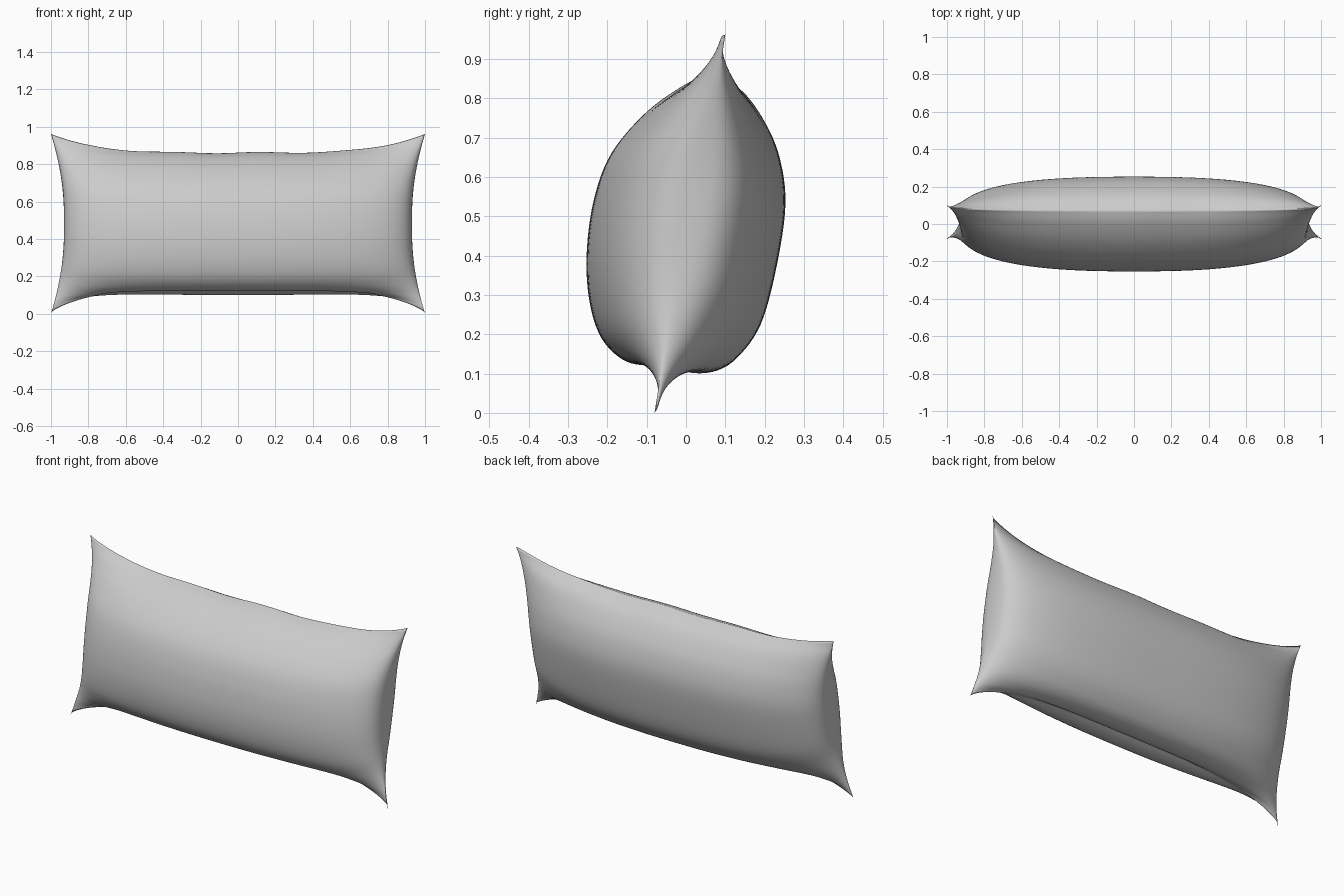
import bpy, bmesh, math
from mathutils import Vector

cube = bpy.data.objects.get("Cube")
if cube:
    bpy.data.objects.remove(cube, do_unlink=True)

# Middle cross-section (y, z) of each cloth panel, bottom seam to top seam
FRONT = [(-.05, .14), (-.10, .122), (-.16, .135), (-.215, .19), (-.245, .28), (-.253, .4),
         (-.235, .54), (-.19, .66), (-.10, .765), (0, .835), (.07, .862)]
BACK = [(-.05, .14), (0, .105), (.07, .105), (.13, .14), (.19, .225), (.23, .37),
        (.253, .53), (.238, .65), (.2, .74), (.145, .815), (.07, .862)]
NU, NV = 80, 60


def spline(points, t):
    """Smooth curve through the points, t from 0 to 1."""
    last = len(points) - 1
    i = min(int(t * last), last - 1)
    f = t * last - i
    a, b, c, d = (Vector(points[min(max(i + k, 0), last)]) for k in (-1, 0, 1, 2))
    return b + (c - a) * f / 2 + (a - b * 2.5 + c * 2 - d / 2) * f**2 + ((b - c) * 1.5 + (d - a) / 2) * f**3


def cloth_point(panel, u, t):
    """Puffed section in the middle, flattening to a leaning seam at the ends."""
    au = abs(u)
    puff = max(0, 1 - au**2.5) ** .34
    seam = Vector((-.08 + .18 * t, .10 + .762 * t))
    y, z = seam.lerp(spline(panel, t), puff)
    # Corners pulled outward into points
    pull = .1 * au**4
    z += pull * (t**4 - (1 - t)**4)
    x = u * (.93 + .07 * abs(2 * t - 1)**2.5)
    # Slight unevenness of the sewn edge
    z += .004 * math.sin(u * 13) * (1 - au) * t**6
    return x, y, z


# Pillow: two panels welded along the seam
bm = bmesh.new()
for panel in (FRONT, BACK):
    grid = [[bm.verts.new(cloth_point(panel, math.sin(math.pi * (i / NU - .5)), j / NV))
             for j in range(NV + 1)] for i in range(NU + 1)]
    for i in range(NU):
        for j in range(NV):
            bm.faces.new((grid[i][j], grid[i + 1][j], grid[i + 1][j + 1], grid[i][j + 1]))
bmesh.ops.remove_doubles(bm, verts=bm.verts, dist=.0001)
bmesh.ops.recalc_face_normals(bm, faces=bm.faces)
mesh = bpy.data.meshes.new("pillow")
bm.to_mesh(mesh)
bm.free()
mesh.shade_smooth()
pillow = bpy.data.objects.new("pillow", mesh)
bpy.context.collection.objects.link(pillow)

# Plain grey cloth
cloth = bpy.data.materials.new("grey cloth")
cloth.use_nodes = True
colour = (.6, .6, .6, 1)
cloth.diffuse_color = colour
cloth.node_tree.nodes["Principled BSDF"].inputs["Base Color"].default_value = colour
mesh.materials.append(cloth)
